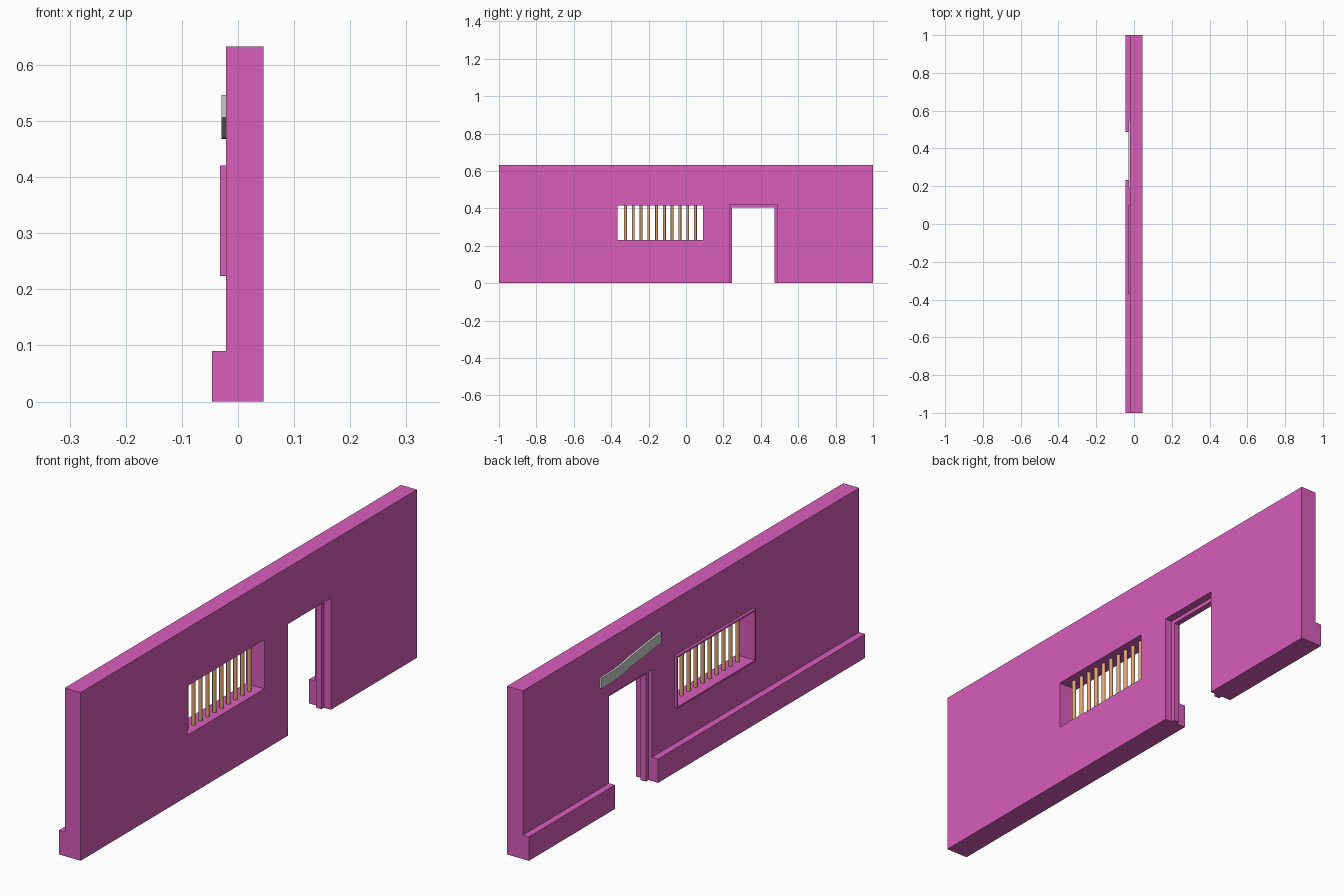
import bpy, bmesh, math

if "Cube" in bpy.data.objects:
    bpy.data.objects.remove(bpy.data.objects["Cube"])


def material(name, rgb):
    m = bpy.data.materials.new(name)
    m.diffuse_color = (*rgb, 1)
    m.use_nodes = True
    m.node_tree.nodes["Principled BSDF"].inputs["Base Color"].default_value = m.diffuse_color
    return m


PINK = material("pink_plaster", (0.69, 0.11, 0.5))
WOOD = material("bar_wood", (0.72, 0.38, 0.18))


def finish(bm, name, mat=None):
    bmesh.ops.recalc_face_normals(bm, faces=bm.faces[:])
    me = bpy.data.meshes.new(name)
    bm.to_mesh(me)
    bm.free()
    ob = bpy.data.objects.new(name, me)
    bpy.context.collection.objects.link(ob)
    if mat:
        me.materials.append(mat)
    return ob


def add_box(bm, x, y, z):
    vs = bmesh.ops.create_cube(bm, size=1)["verts"]
    for v in vs:
        for i, (lo, hi) in enumerate((x, y, z)):
            v.co[i] = lo if v.co[i] < 0 else hi


def boxes(name, specs, mat=None):
    bm = bmesh.new()
    for s in specs:
        add_box(bm, *s)
    return finish(bm, name, mat)


def cut(target, y, z):
    cutter = boxes("cutter", [((-0.2, 0.2), y, z)])
    cutter.hide_render = True
    mod = target.modifiers.new("opening", "BOOLEAN")
    mod.operation, mod.solver, mod.object = "DIFFERENCE", "EXACT", cutter
    bpy.context.view_layer.objects.active = target
    bpy.ops.object.modifier_apply(modifier=mod.name)
    bpy.data.objects.remove(cutter)


BACK, FRONT, TOP = -0.021, 0.045, 0.633
DOOR_Y, DOOR_Z = (0.232, 0.488), 0.42
WIN_Y, WIN_Z = (-0.365, 0.092), (0.23, 0.415)

# Wall slab with door and window openings
wall = boxes("wall", [((BACK, FRONT), (-1, 1), (0, TOP))], PINK)
cut(wall, DOOR_Y, (-0.1, DOOR_Z))
cut(wall, WIN_Y, WIN_Z)

# Skirting boards either side of the door
for name, y in (("skirting_long", (-1, DOOR_Y[0])), ("skirting_short", (DOOR_Y[1], 1))):
    boxes(name, [((-0.046, BACK), y, (0, 0.09))], PINK)

# Door frame set inside the opening
fx, t = (-0.006, 0.016), 0.015
boxes("door_frame", [
    (fx, (DOOR_Y[0], DOOR_Y[0] + t), (0, DOOR_Z)),
    (fx, (DOOR_Y[1] - t, DOOR_Y[1]), (0, DOOR_Z)),
    (fx, (DOOR_Y[0] + t, DOOR_Y[1] - t), (DOOR_Z - t, DOOR_Z))], PINK)

# Thin raised rim round the back of the window
rx, r = (-0.032, BACK), 0.006
(y0, y1), (z0, z1) = WIN_Y, WIN_Z
boxes("window_rim", [
    (rx, (y0 - r, y0), (z0 - r, z1 + r)),
    (rx, (y1, y1 + r), (z0 - r, z1 + r)),
    (rx, (y0, y1), (z0 - r, z0)),
    (rx, (y0, y1), (z1, z1 + r))], PINK)

# Round window bars
COUNT = 10
for i in range(COUNT):
    y = y0 + (y1 - y0) * (i + 1) / (COUNT + 1)
    bpy.ops.mesh.primitive_cylinder_add(vertices=12, radius=0.0075, depth=z1 - z0 + 0.004,
                                        location=(0.012, y, (z0 + z1) / 2))
    bar = bpy.context.object
    bar.name = f"window_bar_{i + 1}"
    bar.data.materials.append(WOOD)
    bpy.ops.object.shade_smooth_by_angle(angle=math.radians(40))

# Wavy grey plaque above the door: swept rectangular section
bm = bmesh.new()
rings, N = [], 12
for i in range(N + 1):
    u = i / N
    y = 0.188 + 0.357 * u
    z = 0.526 - 0.037 * u - 0.006 * math.sin(2 * math.pi * u) * (u > 0.5) * -1 \
        - 0.003 * math.sin(math.pi * u)
    z = max(z, 0.487)
    rings.append([bm.verts.new((x, y, z + h)) for x, h in
                  ((-0.029, -0.02), (BACK, -0.02), (BACK, 0.02), (-0.029, 0.02))])
for a, b in zip(rings, rings[1:]):
    for k in range(4):
        bm.faces.new((a[k], a[(k + 1) % 4], b[(k + 1) % 4], b[k]))
bm.faces.new(rings[0])
bm.faces.new(rings[-1])
plaque = finish(bm, "door_plaque")
bpy.ops.object.select_all(action="DESELECT")
plaque.select_set(True)
bpy.context.view_layer.objects.active = plaque
bpy.ops.object.shade_smooth_by_angle(angle=math.radians(30))
